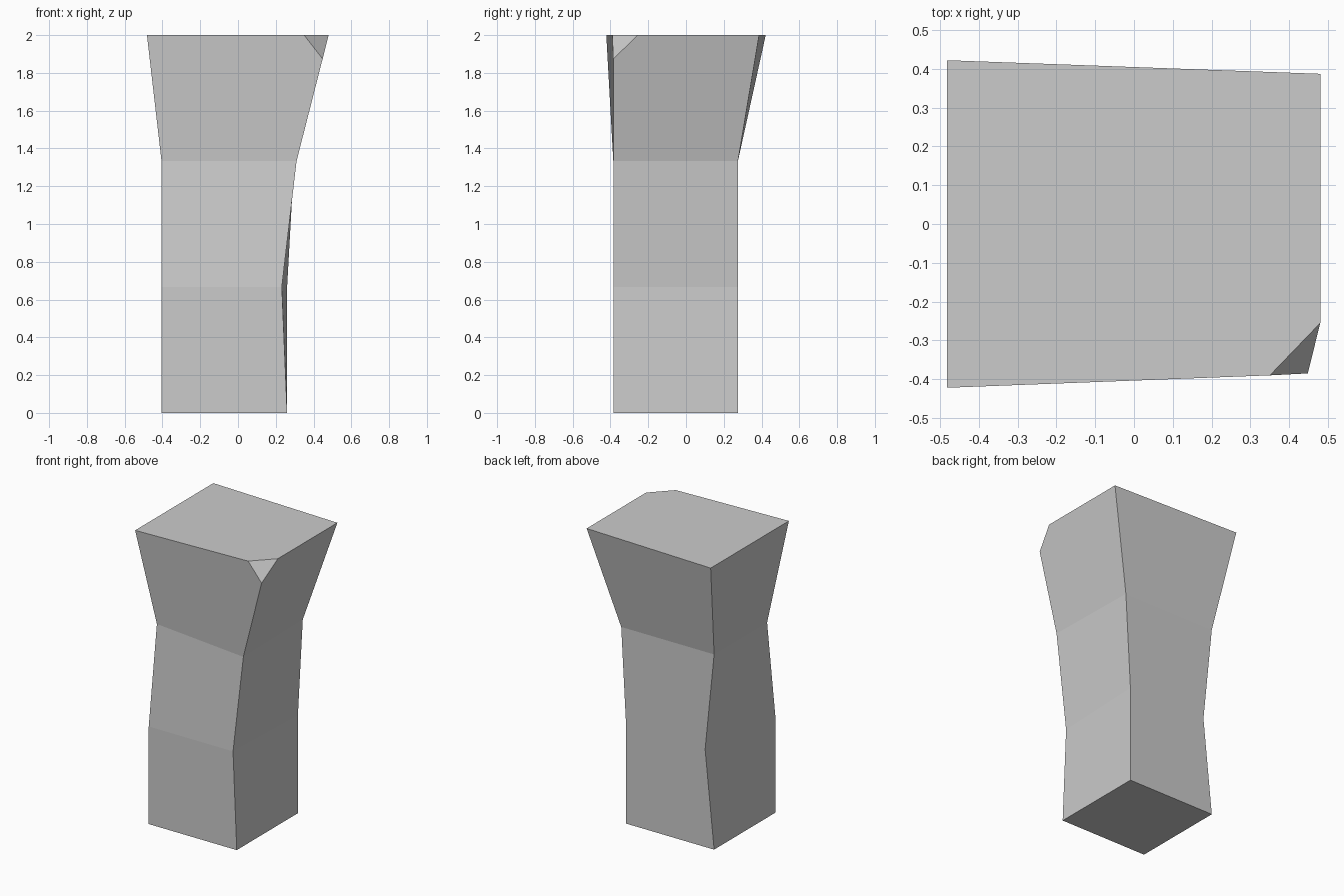
import bpy
import bmesh

default = bpy.data.objects.get("Cube")
if default:
    bpy.data.objects.remove(default)


def make_material(name, colour):
    mat = bpy.data.materials.new(name)
    mat.use_nodes = True
    mat.diffuse_color = colour
    mat.node_tree.nodes["Principled BSDF"].inputs["Base Color"].default_value = colour
    return mat


# Corner rings from base to top: front left, front right, back right, back left (in x)
HEIGHT = 2.0
RINGS = [
    [(-0.405, -0.385), (0.26, -0.385), (0.26, 0.275), (-0.405, 0.275)],
    [(-0.405, -0.385), (0.232, -0.385), (0.26, 0.275), (-0.337, 0.275)],
    [(-0.405, -0.297), (0.31, -0.385), (0.297, 0.275), (-0.405, 0.275)],
    [(-0.482, -0.422), (0.48, -0.385), (0.48, 0.387), (-0.482, 0.422)],
]

bm = bmesh.new()
rings = []
for level, corners in enumerate(RINGS):
    z = HEIGHT * level / (len(RINGS) - 1)
    rings.append([bm.verts.new((x, y, z)) for x, y in corners])

# Walls between neighbouring rings, then the two caps
for low, high in zip(rings, rings[1:]):
    for i in range(4):
        j = (i + 1) % 4
        bm.faces.new((low[i], low[j], high[j], high[i]))
bm.faces.new(rings[0][::-1])
bm.faces.new(rings[-1])

# Chipped top corner
bmesh.ops.bevel(bm, geom=[rings[-1][1]], offset=0.13, offset_type='OFFSET',
                segments=1, profile=0.5, affect='VERTICES')
bmesh.ops.recalc_face_normals(bm, faces=bm.faces)

mesh = bpy.data.meshes.new("stone_pillar")
bm.to_mesh(mesh)
bm.free()
mesh.materials.append(make_material("plain grey", (0.6, 0.6, 0.6, 1.0)))
pillar = bpy.data.objects.new("stone_pillar", mesh)
bpy.context.collection.objects.link(pillar)
